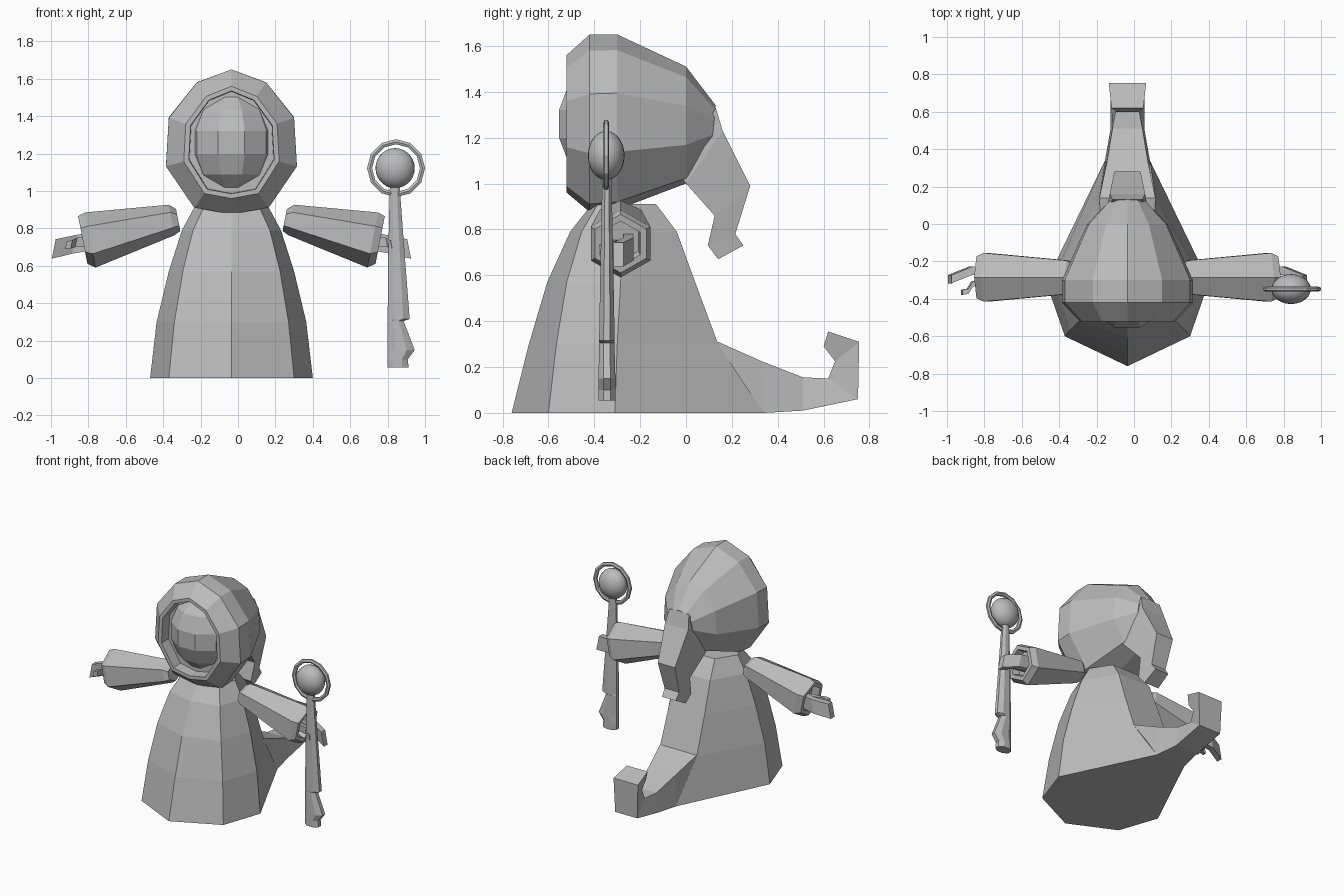
import bpy, bmesh, math
from mathutils import Vector, Matrix

if "Cube" in bpy.data.objects:
    bpy.data.objects.remove(bpy.data.objects["Cube"])

CX = -0.035  # symmetry plane of the figure

grey = bpy.data.materials.new("plain grey")
grey.diffuse_color = (0.5, 0.5, 0.5, 1)
grey.use_nodes = True
grey.node_tree.nodes["Principled BSDF"].inputs["Base Color"].default_value = grey.diffuse_color


def finish(name, bm):
    bmesh.ops.recalc_face_normals(bm, faces=bm.faces)
    me = bpy.data.meshes.new(name)
    bm.to_mesh(me)
    bm.free()
    ob = bpy.data.objects.new(name, me)
    bpy.context.collection.objects.link(ob)
    me.materials.append(grey)
    return ob


def loft(name, rings, cap_start=True, cap_end=True):
    """Skin a list of equal-length point loops."""
    bm = bmesh.new()
    loops = [[bm.verts.new(p) for p in r] for r in rings]
    n = len(loops[0])
    for a, b in zip(loops, loops[1:]):
        for i in range(n):
            j = (i + 1) % n
            bm.faces.new((a[i], a[j], b[j], b[i]))
    if cap_start:
        bm.faces.new(loops[0])
    if cap_end:
        bm.faces.new(loops[-1])
    return finish(name, bm)


def strip(name, sections):
    """Curling four-sided tail: outer (y, z, half width), inner (y, z, half width)."""
    return loft(name, [[(CX - ow, oy, oz), (CX + ow, oy, oz),
                        (CX + iw, iy, iz), (CX - iw, iy, iz)]
                       for (oy, oz, ow), (iy, iz, iw) in sections])


# Robe: seven-sided rings (z, front y, corner x, corner y, side x, side y, back x, back y)
robe = [
    (0.00, -0.76, 0.335, -0.60, 0.435, -0.31, 0.120, 0.34),
    (0.30, -0.685, 0.305, -0.565, 0.400, -0.30, 0.150, 0.14),
    (0.57, -0.605, 0.260, -0.52, 0.335, -0.285, 0.145, 0.04),
    (0.79, -0.505, 0.205, -0.455, 0.265, -0.275, 0.135, -0.04),
    (0.91, -0.41, 0.150, -0.385, 0.200, -0.27, 0.110, -0.13),
]
loft("robe", [[(CX, f, z), (CX + c, cy, z), (CX + s, sy, z), (CX + b, by, z),
               (CX - b, by, z), (CX - s, sy, z), (CX - c, cy, z)]
              for z, f, c, cy, s, sy, b, by in robe])

# Robe train with curled tip
strip("robe_train", [
    ((0.05, 0.00, 0.15), (0.14, 0.31, 0.15)),
    ((0.34, 0.00, 0.12), (0.33, 0.225, 0.11)),
    ((0.51, 0.01, 0.09), (0.51, 0.155, 0.08)),
    ((0.75, 0.06, 0.09), (0.62, 0.15, 0.06)),
    ((0.755, 0.31, 0.10), (0.65, 0.225, 0.06)),
    ((0.62, 0.355, 0.085), (0.60, 0.29, 0.06)),
])

# Hood: ten-sided outline, unit scale in x and z
half = [(0.53, 0.82), (0.957, 0.33), (1.0, -0.34), (0.57, -0.91)]
outline = [(0, 1)] + half + [(0, -1)] + [(-x, z) for x, z in reversed(half)]


def hood_ring(y, zc, rx, rz, lean=0):
    return [(CX + x * rx, y + z * lean, zc + z * rz) for x, z in outline]


loft("hood", [
    hood_ring(-0.44, 1.26, 0.225, 0.272),
    hood_ring(-0.52, 1.26, 0.228, 0.275),
    hood_ring(-0.52, 1.26, 0.255, 0.30),
    hood_ring(-0.42, 1.263, 0.35, 0.387),
    hood_ring(-0.30, 1.268, 0.35, 0.382),
    hood_ring(0.0, 1.255, 0.215, 0.255),
    hood_ring(0.12, 1.245, 0.10, 0.095, 0.01),
])

# Drooping hood tip
strip("hood_tip", [
    ((0.13, 1.33, 0.08), (-0.03, 1.04, 0.13)),
    ((0.16, 1.23, 0.095), (0.0, 1.0, 0.12)),
    ((0.28, 0.99, 0.07), (0.125, 0.86, 0.085)),
    ((0.215, 0.78, 0.06), (0.095, 0.73, 0.075)),
    ((0.25, 0.73, 0.055), (0.14, 0.67, 0.06)),
])

# Face dome inside the hood
bm = bmesh.new()
bmesh.ops.create_uvsphere(bm, u_segments=10, v_segments=7, radius=1)
bm.transform(Matrix.Translation((CX, -0.34, 1.26))
             @ Matrix.Diagonal((0.235, 0.23, 0.275, 1))
             @ Matrix.Rotation(math.radians(18), 4, 'Z'))
finish("face", bm)

# Sleeves: hexagonal, sloping down, with a recessed cuff
tilt = math.radians(11)


def sleeve_ring(side, d, z, r, ry):
    pts = []
    for k in range(6):
        a = math.tau * k / 6
        up = r * math.cos(a)
        pts.append((CX + side * (d + up * math.sin(tilt)),
                    -0.285 + ry * math.sin(a) / 0.866, z + up * math.cos(tilt)))
    return pts


# Hands: flat palm and a hooked thumb, given as distance from the centre
palm = [(0.70, 0.74, 0.05, -0.255), (0.84, 0.715, 0.05, -0.25),
        (0.95, 0.69, 0.052, -0.295)]
thumb = [(0.72, 0.73, 0.025, -0.30), (0.83, 0.725, 0.025, -0.32),
         (0.855, 0.715, 0.022, -0.36), (0.885, 0.71, 0.02, -0.365)]


def slab(name, side, path, t):
    loft(name, [[(CX + side * (d - 0.2 * h), y - t, z + h),
                 (CX + side * (d - 0.2 * h), y + t, z + h),
                 (CX + side * (d + 0.2 * h), y + t, z - h),
                 (CX + side * (d + 0.2 * h), y - t, z - h)]
                for d, z, h, y in path])


for side, tag in ((-1, "left"), (1, "right")):
    loft(tag + "_sleeve", [sleeve_ring(side, *r) for r in (
        (0.285, 0.845, 0.06, 0.07), (0.32, 0.845, 0.083, 0.09),
        (0.755, 0.738, 0.15, 0.13), (0.795, 0.738, 0.13, 0.112),
        (0.795, 0.738, 0.10, 0.085), (0.74, 0.75, 0.09, 0.078))])
    slab(tag + "_palm", side, palm, 0.022)
    slab(tag + "_thumb", side, thumb, 0.014)

# Staff shaft: straight on one side, notched on the other (left x, right x, z, half depth)
shaft = [(0.80, 0.912, 0.055, 0.037), (0.80, 0.908, 0.10, 0.037),
         (0.80, 0.945, 0.15, 0.037), (0.80, 0.885, 0.305, 0.033),
         (0.80, 0.918, 0.315, 0.034), (0.803, 0.892, 0.65, 0.028),
         (0.812, 0.863, 1.04, 0.02)]
loft("staff_shaft", [[((a + b) / 2 + (b - a) / 2 * math.cos(math.tau * (k + 0.5) / 8) / 0.924,
                       -0.345 + h * math.sin(math.tau * (k + 0.5) / 8) / 0.924, z)
                      for k in range(8)] for a, b, z, h in shaft])

# Staff orb
bm = bmesh.new()
bmesh.ops.create_uvsphere(bm, u_segments=24, v_segments=14, radius=1)
bm.transform(Matrix.Translation((0.84, -0.348, 1.122)) @ Matrix.Diagonal((0.105, 0.08, 0.107, 1)))
for f in bm.faces:
    f.smooth = True
finish("staff_orb", bm)

# Staff halo: twelve-sided ring around the orb
bm = bmesh.new()
section = [(0.155, -0.007), (0.155, 0.007), (0.141, 0.013),
           (0.128, 0.007), (0.128, -0.007), (0.141, -0.013)]
loops = []
for k in range(12):
    a = math.tau * k / 12
    loops.append([bm.verts.new((0.845 + r * math.cos(a), -0.348 + y, 1.122 + r * math.sin(a)))
                  for r, y in section])
for k in range(12):
    p, q = loops[k], loops[(k + 1) % 12]
    for i in range(6):
        j = (i + 1) % 6
        bm.faces.new((p[i], p[j], q[j], q[i]))
finish("staff_halo", bm)
